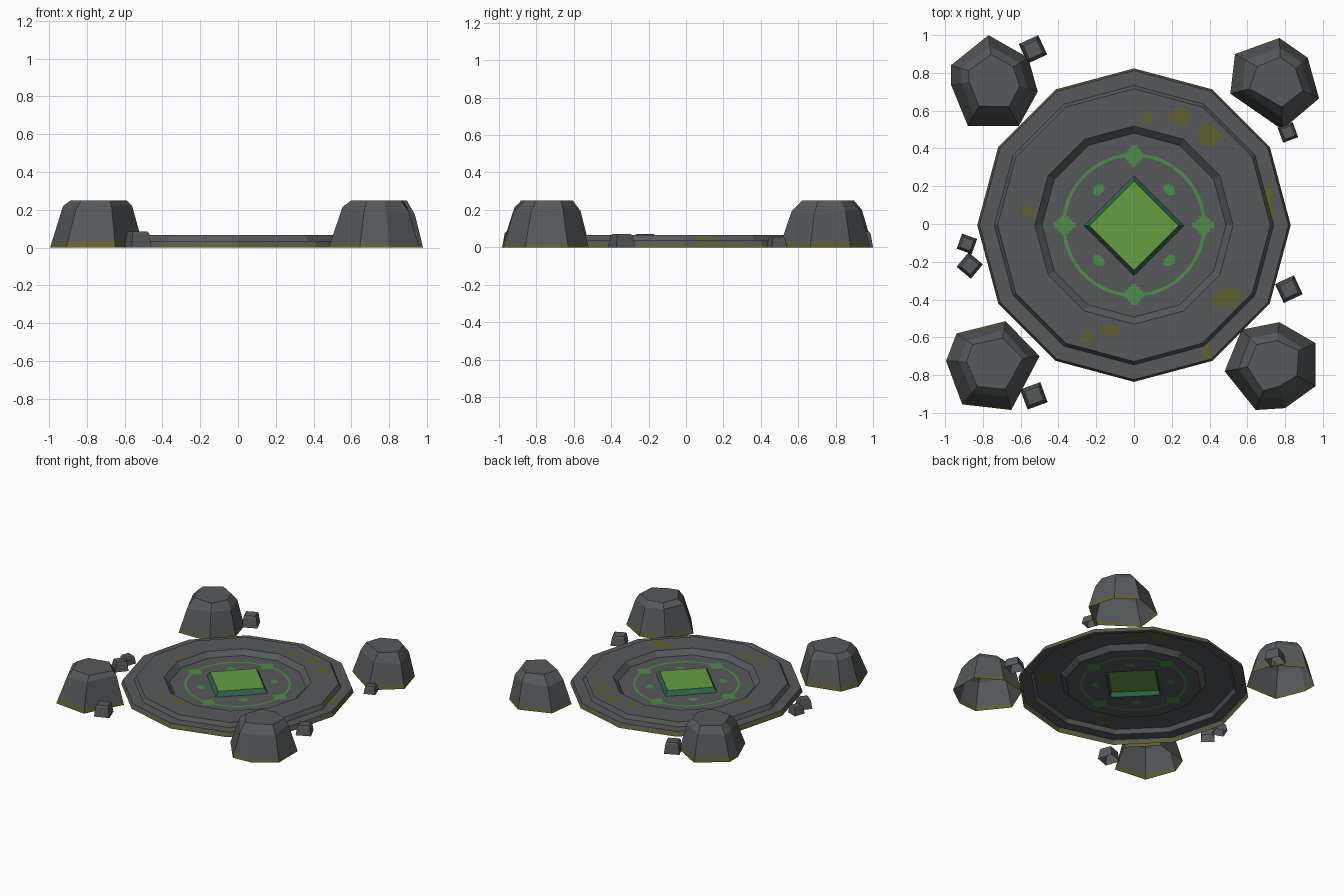
import bpy, bmesh, math, random
from mathutils import Vector

if "Cube" in bpy.data.objects:
    bpy.data.objects.remove(bpy.data.objects["Cube"])

random.seed(4)
CY = -0.006  # small y offset of the platform


def mat(name, c):
    m = bpy.data.materials.new(name)
    m.diffuse_color = (*c, 1)
    m.use_nodes = True
    m.node_tree.nodes["Principled BSDF"].inputs["Base Color"].default_value = m.diffuse_color
    return m


STONE = mat("dark grey stone", (0.092, 0.099, 0.103))
MOSS = mat("olive moss", (0.118, 0.115, 0.032))
RUNE = mat("rune green", (0.075, 0.27, 0.068))
GEM = mat("bright green", (0.135, 0.345, 0.052))
TEAL = mat("deep teal green", (0.028, 0.135, 0.075))


def finish(name, bm, mats):
    bm.normal_update()
    me = bpy.data.meshes.new(name)
    bm.to_mesh(me)
    bm.free()
    for m in mats:
        me.materials.append(m)
    ob = bpy.data.objects.new(name, me)
    bpy.context.collection.objects.link(ob)
    return ob


def loft(bm, rings):
    """Quads between successive closed rings of points; returns rows of faces and last ring."""
    vr = [[bm.verts.new(p) for p in r] for r in rings]
    rows = []
    for a, b in zip(vr, vr[1:]):
        n = len(a)
        rows.append([bm.faces.new((a[i], a[(i + 1) % n], b[(i + 1) % n], b[i]))
                     for i in range(n)])
    return rows, vr[-1]


# ---- twelve-sided platform: stepped rim, sunken floor, painted ring ----
SEG = 144


def ring(r, z):
    pts = []
    for i in range(SEG):
        a = 2 * math.pi * i / SEG
        k = 1.0
        if r > 0.45:  # twelve-sided outside, round near the painted ring
            k = math.cos(math.pi / 12) / math.cos(a % (math.pi / 6) - math.pi / 12)
        pts.append((r * k * math.cos(a), r * k * math.sin(a) + CY, z))
    return pts


def steps(r0, r1, n, z):
    return [(r0 + (r1 - r0) * i / n, z) for i in range(n + 1)]


profile = [(0.83, 0), (0.826, 0.014), (0.822, 0.025)]
profile += steps(0.818, 0.74, 4, 0.035) + steps(0.722, 0.525, 12, 0.066)
profile += [(0.487, 0.03)] + steps(0.44, 0.164, 32, 0.03)

# moss patches on the platform: x, y, half width, half height
patches = [(.40, .47, .06, .06), (.24, .575, .055, .055), (.07, .57, .035, .035),
           (-.565, .075, .035, .035), (.49, -.385, .08, .05), (-.13, -.555, .06, .035),
           (-.25, -.59, .03, .03), (.39, -.67, .03, .04), (.715, .14, .025, .07)]


def platform_colour(c, row):
    x, y, z = c.x, c.y - CY, c.z
    ax, ay, r = abs(x), abs(y), math.hypot(x, y)
    if row == 0:
        return 1
    if row == 1:
        return int(math.sin(7 * math.atan2(y, x)) + random.random() > 0.6)
    if z < 0.031:
        if 0.362 < r < 0.381:
            return 2
        if min(ax + abs(ay - .367), ay + abs(ax - .367)) < 0.064:
            return 2
        if max(abs(ax - .185), abs(ay - .185)) < 0.029 and ax + ay > 0.345:
            return 2
        return 0
    for px, py, w, h in patches:
        if ((x - px) / w) ** 2 + ((y - py) / h) ** 2 < random.uniform(0.75, 1.1):
            return 1
    return 0


bm = bmesh.new()
rows, _ = loft(bm, [ring(r, z) for r, z in profile])
hole = []
for i, row in enumerate(rows):
    for f in row:
        c = f.calc_center_median()
        f.material_index = platform_colour(c, i)
        if abs(c.x) + abs(c.y - CY) < 0.25:
            hole.append(f)
bmesh.ops.delete(bm, geom=hole, context='FACES')
finish("platform", bm, [STONE, MOSS, RUNE])

# ---- raised diamond in the middle ----
bm = bmesh.new()


def diamond(r, z):
    return [(r * math.cos(i * math.pi / 2), r * math.sin(i * math.pi / 2) + CY - .003, z)
            for i in range(4)]


_, top = loft(bm, [diamond(0.265, 0.029), diamond(0.236, 0.066)])
bm.faces.new(top).material_index = 1
finish("centre_diamond", bm, [TEAL, GEM])

# ---- four corner boulders: base outline (counter-clockwise) and top centre ----
boulders = {
    "boulder_back_left": ((-.74, .77), [(-.77, 1.0), (-.97, .84), (-.97, .74), (-.88, .52),
                                        (-.61, .52), (-.51, .70), (-.56, .88)]),
    "boulder_back_right": ((.78, .76), [(.77, .985), (.535, .90), (.51, .69), (.785, .50),
                                        (.98, .665), (.92, .88)]),
    "boulder_front_left": ((-.72, -.73), [(-.68, -.515), (-.94, -.58), (-.995, -.725),
                                          (-.91, -.955), (-.65, -.985), (-.50, -.70)]),
    "boulder_front_right": ((.74, -.73), [(.77, -.52), (.57, -.56), (.48, -.78), (.645, -.985),
                                          (.80, -.975), (.96, -.86), (.96, -.63)]),
}
for name, (c, base) in boulders.items():
    c = Vector(c)
    foot, shoulder, crown = [], [], []
    for p in base:
        d = Vector(p) - c
        z = random.uniform(0.175, 0.225)
        s = c + d * (1 - 1.25 * z * random.uniform(0.9, 1.1))
        t = c + d * random.uniform(0.52, 0.62)
        foot.append(Vector((*p, 0)))
        shoulder.append(Vector((*s, z)))
        crown.append(Vector((*t, 0.25)))
    moss = [a.lerp(b, random.uniform(0.07, 0.19)) for a, b in zip(foot, shoulder)]
    bm = bmesh.new()
    rows, top = loft(bm, [foot, moss, shoulder, crown])
    bm.faces.new(top)
    for f in rows[0]:
        f.material_index = 1
    finish(name, bm, [STONE, MOSS])

# ---- small loose stones: x, y, base half diagonal, height, turn ----
stones = [(-.535, .925, .08, .085, 70), (.815, .485, .06, .055, 65),
          (-.885, -.105, .06, .06, 25), (-.87, -.22, .07, .07, 5),
          (.82, -.345, .078, .07, 70), (-.53, -.91, .08, .085, 65)]
for n, (x, y, r, h, turn) in enumerate(stones):
    bm = bmesh.new()

    def square(k, z):
        return [(x + r * k * math.cos(math.radians(turn + 90 * i)),
                 y + r * k * math.sin(math.radians(turn + 90 * i)), z) for i in range(4)]

    _, top = loft(bm, [square(1, 0), square(.82, h * .88), square(.68, h)])
    bm.faces.new(top)
    finish("loose_stone_%d" % (n + 1), bm, [STONE])
